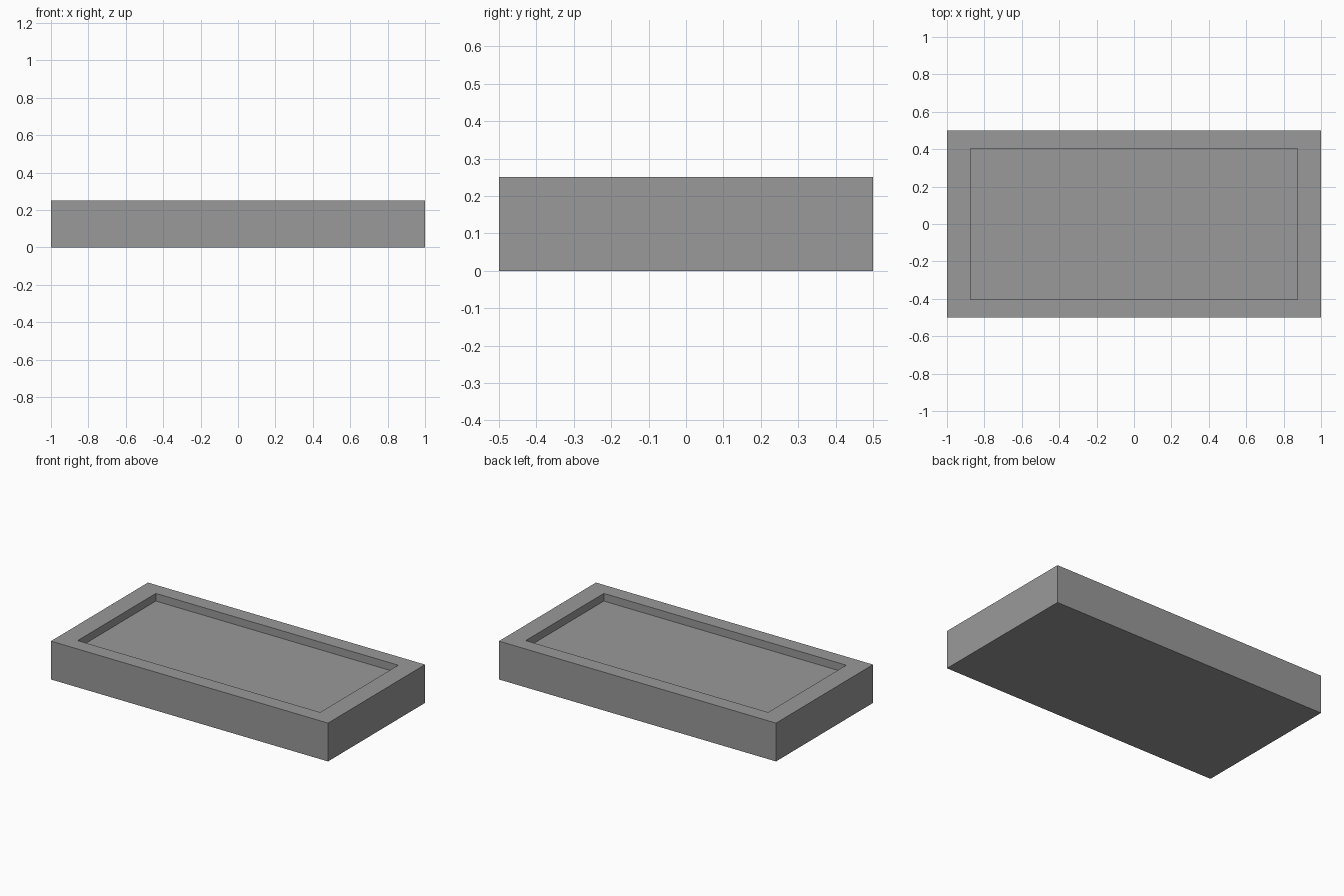
import bpy, bmesh

if "Cube" in bpy.data.objects:
    bpy.data.objects.remove(bpy.data.objects["Cube"])

W, D, H = 2.0, 1.0, 0.25          # outer block
RW, RD, DEPTH = 1.75, 0.805, 0.05  # recess

# Solid block standing on the ground
bm = bmesh.new()
bmesh.ops.create_cube(bm, size=1.0)
bmesh.ops.scale(bm, vec=(W, D, H), verts=bm.verts)
bmesh.ops.translate(bm, vec=(0, 0, H / 2), verts=bm.verts)

# Inset the top face to form the rim
bm.normal_update()
top = max(bm.faces, key=lambda f: f.calc_center_median().z)
bmesh.ops.inset_region(bm, faces=[top], thickness=0.05)
for v in top.verts:
    v.co.x = RW / 2 if v.co.x > 0 else -RW / 2
    v.co.y = RD / 2 if v.co.y > 0 else -RD / 2

# Sink the inner face into a shallow recess
floor = bmesh.ops.extrude_discrete_faces(bm, faces=[top])["faces"][0]
bmesh.ops.translate(bm, vec=(0, 0, -DEPTH), verts=floor.verts)
bmesh.ops.recalc_face_normals(bm, faces=bm.faces)

mesh = bpy.data.meshes.new("tray")
bm.to_mesh(mesh)
bm.free()

# Dark grey finish
grey = bpy.data.materials.new("dark_grey")
grey.diffuse_color = (0.32, 0.32, 0.32, 1)
grey.use_nodes = True
grey.node_tree.nodes["Principled BSDF"].inputs["Base Color"].default_value = grey.diffuse_color
mesh.materials.append(grey)
bpy.context.collection.objects.link(bpy.data.objects.new("tray", mesh))
